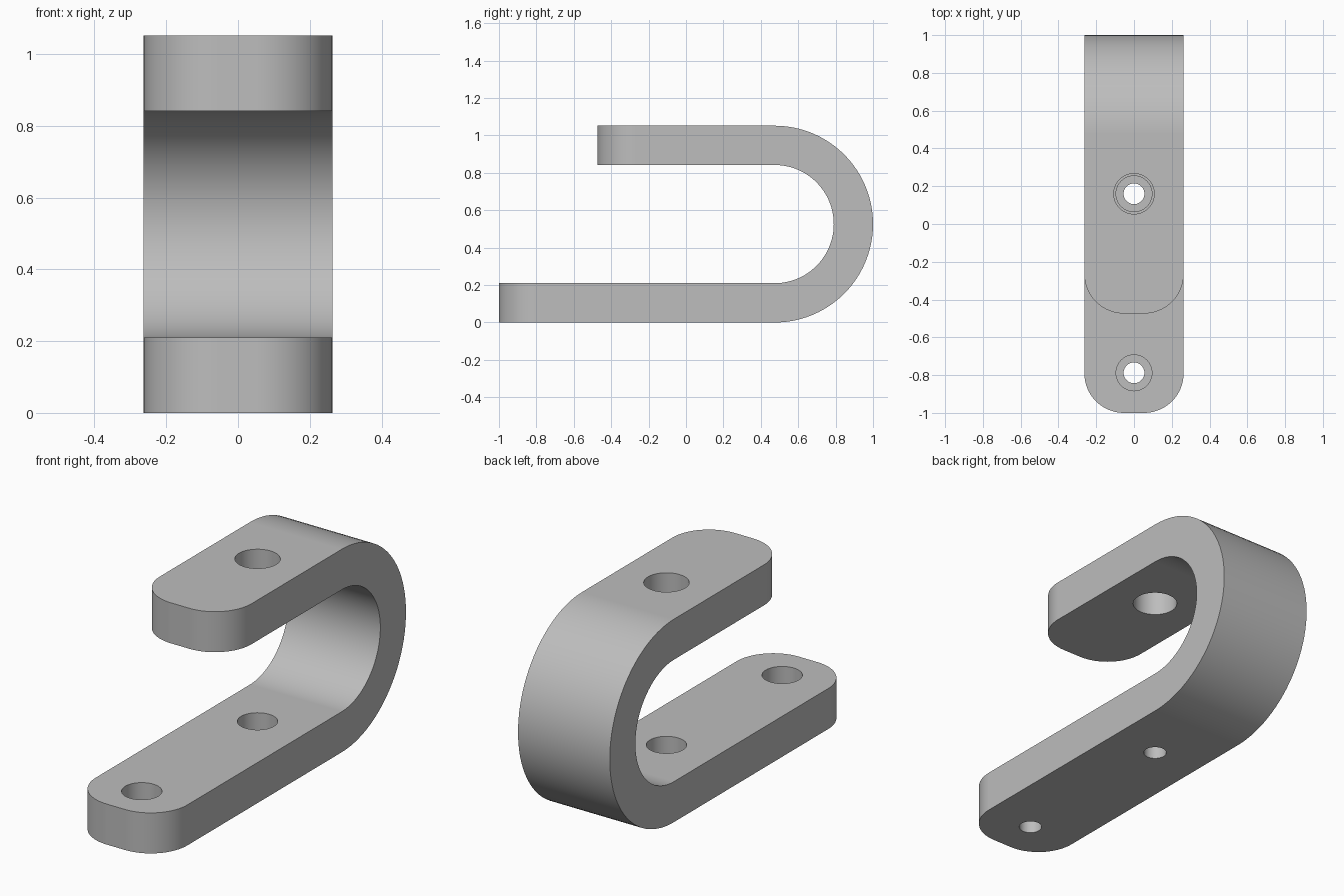
import bpy, bmesh, math

cube = bpy.data.objects.get("Cube")
if cube:
    bpy.data.objects.remove(cube, do_unlink=True)

HALF_W = 0.263      # half width of the strap
THICK = 0.21        # strap thickness
R_OUT = 0.526       # outer bend radius
R_IN = R_OUT - THICK
BEND_Y = 1 - R_OUT  # bend centre
CORNER = 0.21       # rounding of the arm ends
LOW_END, TOP_END = -1.0, -0.474

grey = bpy.data.materials.new("plain grey")
grey.use_nodes = True
colour = (0.51, 0.51, 0.51, 1)
grey.diffuse_color = colour
grey.node_tree.nodes["Principled BSDF"].inputs["Base Color"].default_value = colour


def bend(radius, steps=48):
    """Half circle from the bottom round the back to the top, as (y, z)."""
    angles = [math.pi * (i / steps - 0.5) for i in range(steps + 1)]
    return [(BEND_Y + radius * math.cos(a), R_OUT + radius * math.sin(a)) for a in angles]


# Bent strap: side profile extruded across the width
profile = ([(LOW_END, 0)] + bend(R_OUT)
           + [(TOP_END, 2 * R_OUT), (TOP_END, 2 * R_OUT - THICK)]
           + bend(R_IN)[::-1] + [(LOW_END, THICK)])
bm = bmesh.new()
side = bm.faces.new([bm.verts.new((-HALF_W, y, z)) for y, z in profile])
result = bmesh.ops.extrude_face_region(bm, geom=[side])
new_verts = [g for g in result["geom"] if isinstance(g, bmesh.types.BMVert)]
bmesh.ops.translate(bm, verts=new_verts, vec=(2 * HALF_W, 0, 0))
bmesh.ops.recalc_face_normals(bm, faces=bm.faces)

# Round the upright corners of both arm ends
uprights = [e for e in bm.edges
            if abs(e.verts[0].co.z - e.verts[1].co.z) > THICK * 0.9
            and all(v.co.y < 0 for v in e.verts)]
bmesh.ops.bevel(bm, geom=uprights, offset=CORNER, offset_type='OFFSET',
                segments=16, profile=0.5, affect='EDGES')
mesh = bpy.data.meshes.new("bent_strap")
bm.to_mesh(mesh)
bm.free()
mesh.materials.append(grey)
strap = bpy.data.objects.new("bent_strap", mesh)
bpy.context.collection.objects.link(strap)
bpy.ops.object.select_all(action='DESELECT')
bpy.context.view_layer.objects.active = strap
strap.select_set(True)


def drill(y, radius, z_low, z_high):
    """Cut an upright round hole through the strap."""
    bpy.ops.mesh.primitive_cylinder_add(vertices=48, radius=radius, depth=z_high - z_low,
                                        location=(0, y, (z_low + z_high) / 2))
    cutter = bpy.context.object
    cutter.name = "hole_cutter"
    cutter.hide_render = True
    cutter.data.materials.append(grey)
    bpy.ops.object.select_all(action='DESELECT')
    bpy.context.view_layer.objects.active = strap
    strap.select_set(True)
    cut = strap.modifiers.new("hole", 'BOOLEAN')
    cut.operation = 'DIFFERENCE'
    cut.solver = 'EXACT'
    cut.object = cutter
    bpy.ops.object.modifier_apply(modifier=cut.name)
    bpy.data.objects.remove(cutter, do_unlink=True)


# Stepped screw holes in the lower arm, access hole in the upper arm
for hole_y in (-0.788, 0.16):
    drill(hole_y, 0.055, -0.1, 0.15)
    drill(hole_y, 0.095, 0.105, 0.3)
drill(0.16, 0.107, 0.7, 1.2)

# Smooth curves, crisp edges
bpy.ops.object.shade_smooth_by_angle(angle=math.radians(30))
weighted = strap.modifiers.new("flat_faces", 'WEIGHTED_NORMAL')
weighted.keep_sharp = True
